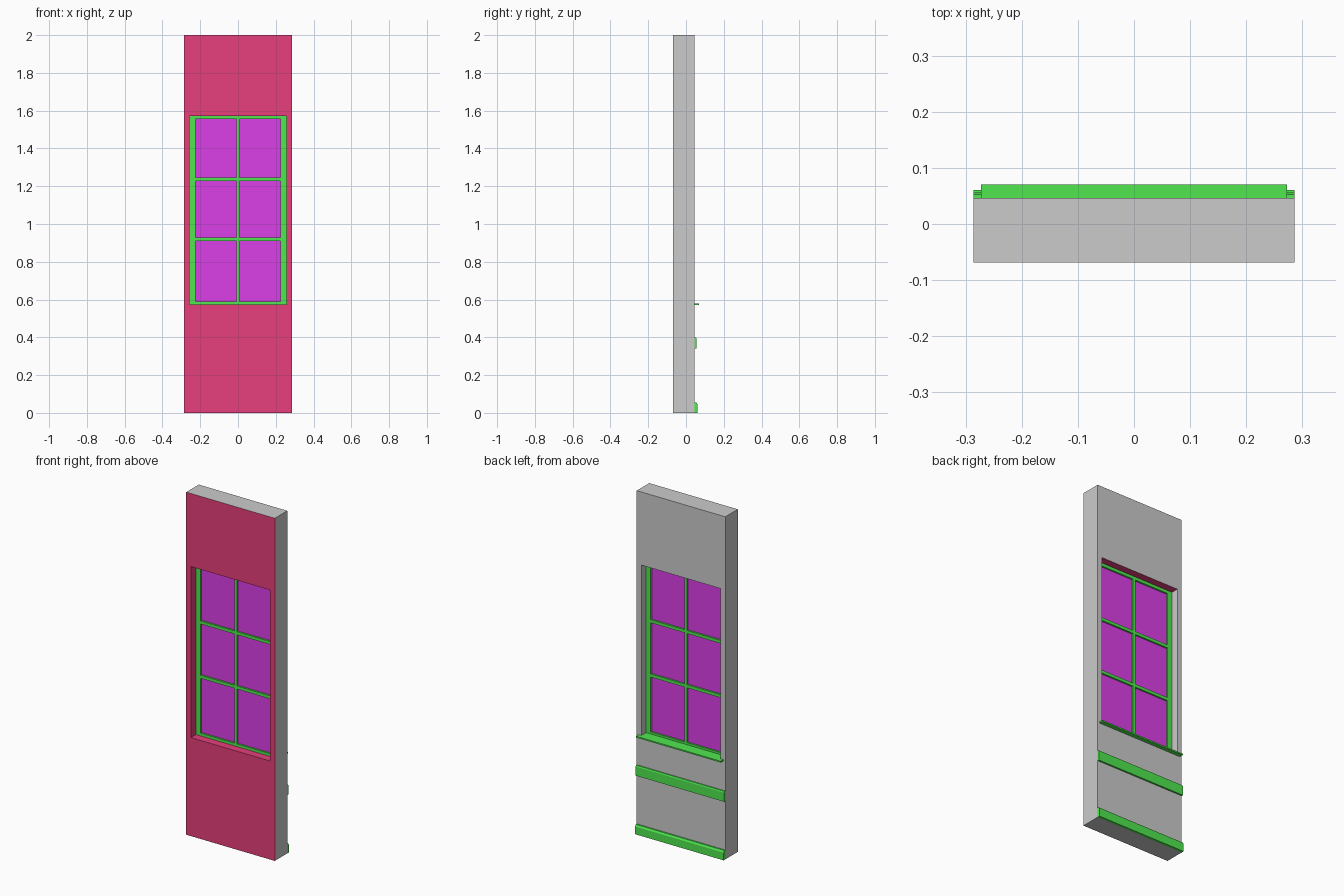
import bpy, bmesh

if "Cube" in bpy.data.objects:
    bpy.data.objects.remove(bpy.data.objects["Cube"])

W, YF, YB, H = 0.286, -0.069, 0.046, 2.0      # wall half width, front, back, height
OX, OZ0, OZ1 = 0.256, 0.575, 1.573            # window opening
FY0, FY1 = -0.022, 0.003                      # window frame depth


def material(name, rgb):
    m = bpy.data.materials.new(name)
    m.diffuse_color = (*rgb, 1)
    m.use_nodes = True
    m.node_tree.nodes["Principled BSDF"].inputs["Base Color"].default_value = m.diffuse_color
    return m


grey = material("plaster", (0.7, 0.7, 0.7))
red = material("outside_finish", (0.8, 0.05, 0.2))
green = material("trim", (0.08, 0.8, 0.08))
purple = material("glass", (0.72, 0.05, 0.8))


def finish(name, bm, *mats):
    bmesh.ops.recalc_face_normals(bm, faces=bm.faces)
    me = bpy.data.meshes.new(name)
    bm.to_mesh(me)
    bm.free()
    for m in mats:
        me.materials.append(m)
    ob = bpy.data.objects.new(name, me)
    bpy.context.collection.objects.link(ob)
    return ob


def rect(bm, x, z0, z1, y):
    return [bm.verts.new(c) for c in ((-x, y, z0), (x, y, z0), (x, y, z1), (-x, y, z1))]


def ring(outer, inner, ys):
    """Rectangular plate with a hole; the hole sides are split at each y."""
    bm = bmesh.new()
    loops = [rect(bm, *outer, ys[0])] + [rect(bm, *inner, y) for y in ys]
    loops.append(rect(bm, *outer, ys[-1]))
    for a, b in zip(loops, loops[1:] + loops[:1]):
        for i in range(4):
            j = (i + 1) % 4
            bm.faces.new((a[i], a[j], b[j], b[i]))
    return bm


def extrude_x(name, profile, x0, x1, mat):
    """Sweep a (y, z) profile along x."""
    bm = bmesh.new()
    a, b = ([bm.verts.new((x, y, z)) for y, z in profile] for x in (x0, x1))
    bm.faces.new(a)
    bm.faces.new(b)
    for i in range(len(a)):
        j = (i + 1) % len(a)
        bm.faces.new((a[i], a[j], b[j], b[i]))
    return finish(name, bm, mat)


def box(name, x0, x1, y0, y1, z0, z1, mat):
    return extrude_x(name, [(y0, z0), (y1, z0), (y1, z1), (y0, z1)], x0, x1, mat)


# Wall: red outside face, outer reveals and lintel; grey elsewhere
bm = ring((W, 0, H), (OX, OZ0, OZ1), (YF, FY0, YB))
for f in bm.faces:
    c = f.calc_center_median()
    in_hole = all(abs(v.co.x) < W - 0.01 for v in f.verts)
    outside = all(abs(v.co.y - YF) < 1e-4 for v in f.verts)
    if outside or (in_hole and (c.y < FY0 or c.z > OZ1 - 0.01)):
        f.material_index = 1
finish("wall", bm, grey, red)

# Window frame
GX, GZ0, GZ1 = 0.226, 0.591, 1.555
finish("window_frame", ring((OX, OZ0, OZ1), (GX, GZ0, GZ1), (FY0, FY1)), green)

# Glazing bars
bars = (0.92, 1.237)
box("vertical_bar", -0.008, 0.008, FY0, FY1, GZ0, GZ1, green)
for i, z in enumerate(bars):
    for side, x0, x1 in (("left", -GX, -0.008), ("right", 0.008, GX)):
        box(f"horizontal_bar_{side}_{i}", x0, x1, FY0, FY1, z - 0.009, z + 0.009, green)

# Glass panes
levels = [GZ0] + [v for z in bars for v in (z - 0.009, z + 0.009)] + [GZ1]
for i in range(3):
    for side, x0, x1 in (("left", -GX, -0.008), ("right", 0.008, GX)):
        box(f"pane_{side}_{i}", x0, x1, -0.012, -0.007, levels[2 * i], levels[2 * i + 1], purple)

# Inside sill: board in the opening and a wider nosing
box("sill_board", -OX, OX, FY1, YB, OZ0, 0.579, green)
box("sill_nosing", -0.273, 0.273, YB, 0.07, 0.571, 0.579, green)

# Chair rail and baseboard
extrude_x("chair_rail", [(YB, 0.34), (0.056, 0.34), (0.056, 0.393), (0.053, 0.4), (YB, 0.4)],
          -W, W, green)
extrude_x("baseboard", [(YB, 0), (0.061, 0), (0.061, 0.045), (0.055, 0.055), (YB, 0.055)],
          -W, W, green)
